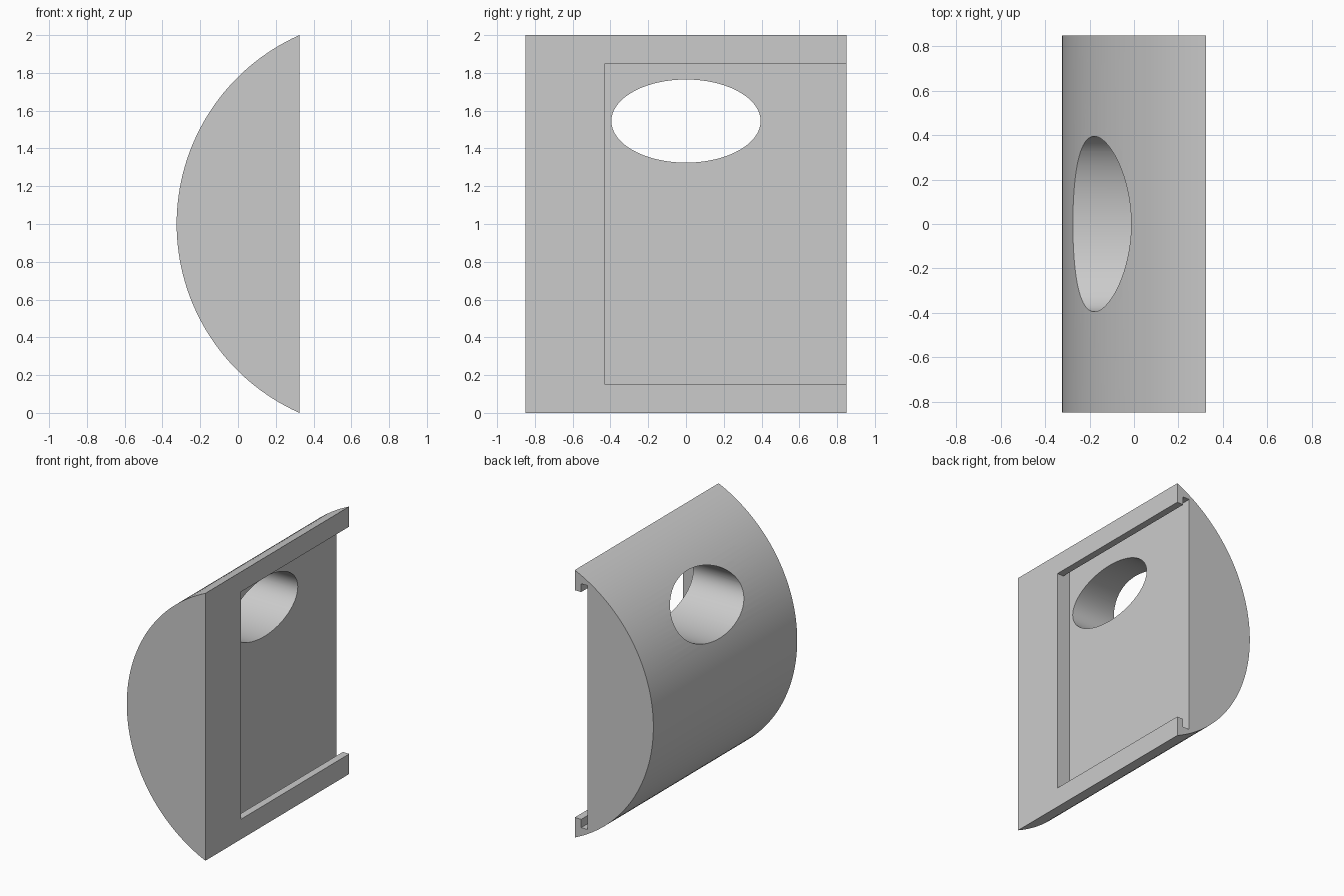
import bpy, bmesh, math
from mathutils import Matrix

if "Cube" in bpy.data.objects:
    bpy.data.objects.remove(bpy.data.objects["Cube"], do_unlink=True)

HALF_LEN, FLAT_X, RADIUS = 0.85, 0.325, 1.094
CENTRE_X = -FLAT_X + RADIUS

grey = bpy.data.materials.new("plain grey")
grey.use_nodes = True
colour = (0.6, 0.6, 0.6, 1)
grey.diffuse_color = colour
grey.node_tree.nodes["Principled BSDF"].inputs["Base Color"].default_value = colour


def finish(name, bm):
    bmesh.ops.recalc_face_normals(bm, faces=bm.faces)
    mesh = bpy.data.meshes.new(name)
    bm.to_mesh(mesh)
    bm.free()
    mesh.materials.append(grey)
    obj = bpy.data.objects.new(name, mesh)
    bpy.context.collection.objects.link(obj)
    return obj


def prism(name, profile, y0, y1):
    """Extrude an (x, z) outline along y."""
    bm = bmesh.new()
    face = bm.faces.new([bm.verts.new((x, y0, z)) for x, z in profile])
    new = bmesh.ops.extrude_face_region(bm, geom=[face])["geom"]
    verts = [v for v in new if isinstance(v, bmesh.types.BMVert)]
    bmesh.ops.translate(bm, verts=verts, vec=(0, y1 - y0, 0))
    return finish(name, bm)


# Body: circular segment with a flat side
steps = 64
spread = math.asin(1 / RADIUS)
arc = []
for i in range(steps + 1):
    a = spread * (2 * i / steps - 1)
    arc.append((CENTRE_X - RADIUS * math.cos(a), 1 + RADIUS * math.sin(a)))
body = prism("curved_body", arc, -HALF_LEN, HALF_LEN)

# Slot: undercut channel in the flat side, open at the back
FLOOR, LIP = 0.218, 0.272
upper = [(FLOOR, 0.912), (LIP, 0.912), (LIP, 0.85), (0.5, 0.85)]
outline = [(x, 1 + h) for x, h in upper] + [(x, 1 - h) for x, h in reversed(upper)]
slot = prism("slot_cutter", outline, -0.43, 1)

# Oval hole running straight through
bm = bmesh.new()
bmesh.ops.create_cone(bm, cap_ends=True, segments=96, radius1=1, radius2=1, depth=2)
bmesh.ops.transform(bm, verts=bm.verts, matrix=Matrix.Translation((0, 0, 1.545))
                    @ Matrix.Diagonal((1, 0.395, 0.22, 1))
                    @ Matrix.Rotation(math.pi / 2, 4, 'Y'))
hole = finish("hole_cutter", bm)

bpy.context.view_layer.objects.active = body
for cutter in (slot, hole):
    cutter.hide_render = True
    mod = body.modifiers.new(cutter.name, 'BOOLEAN')
    mod.operation = 'DIFFERENCE'
    mod.solver = 'EXACT'
    mod.object = cutter
    bpy.ops.object.modifier_apply(modifier=mod.name)
    bpy.data.objects.remove(cutter, do_unlink=True)

bpy.ops.object.select_all(action='DESELECT')
body.select_set(True)
bpy.ops.object.shade_smooth_by_angle(angle=math.radians(30))
